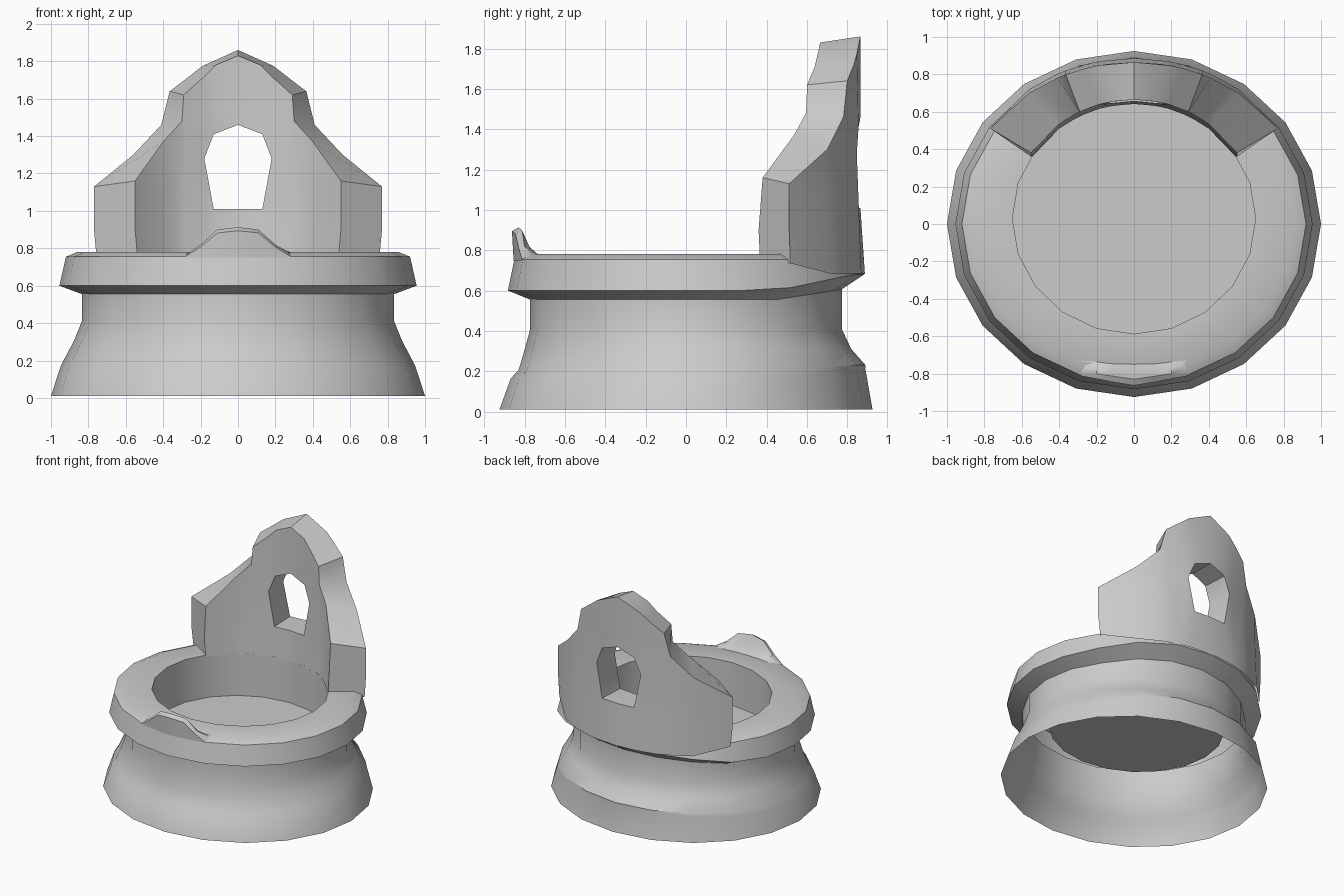
import bpy, bmesh, math

if "Cube" in bpy.data.objects:
    bpy.data.objects.remove(bpy.data.objects["Cube"])

N = 20          # sides of the round body
SQ = 0.925      # front-to-back squash


def finish(name, bm, angle=32):
    bmesh.ops.remove_doubles(bm, verts=bm.verts, dist=0.0005)
    bmesh.ops.recalc_face_normals(bm, faces=bm.faces)
    me = bpy.data.meshes.new(name)
    bm.to_mesh(me)
    bm.free()
    ob = bpy.data.objects.new(name, me)
    bpy.context.collection.objects.link(ob)
    bpy.ops.object.select_all(action='DESELECT')
    ob.select_set(True)
    bpy.context.view_layer.objects.active = ob
    bpy.ops.object.shade_smooth_by_angle(angle=math.radians(angle))
    return ob


def face(bm, *vs):
    vs = list(dict.fromkeys(vs))
    if len(vs) > 2:
        bm.faces.new(vs)


# Round body, a hollow shell: foot, waist, collar, sunken floor (radius, z, y shift, rise at back, squash)
profile = [(1.0, 0.01, 0, 0, SQ), (0.95, 0.165, 0.01, 0.05, SQ), (0.93, 0.205, 0.03, 0.025, SQ),
           (0.875, 0.31, 0.01, 0, SQ), (0.835, 0.41, 0, 0, SQ), (0.835, 0.555, 0, 0.06, SQ),
           (0.955, 0.60, 0, 0.08, SQ), (0.92, 0.755, 0, 0, SQ), (0.86, 0.78, 0, 0, SQ),
           (0.65, 0.78, 0.03, 0, 0.95), (0.65, 0.44, 0.03, 0, 0.95)]
bm = bmesh.new()
rings = []
for r, z, dy, rise, sq in profile:
    ring = []
    for i in range(N):
        a = 2 * math.pi * i / N
        y = r * sq * math.sin(a) + dy
        up = rise * min(1, max(0, (y - 0.45) / 0.38))
        ring.append(bm.verts.new((r * math.cos(a), y, z + up)))
    rings.append(ring)
for p, q in zip(rings, rings[1:]):
    for i in range(N):
        j = (i + 1) % N
        bm.faces.new((p[i], p[j], q[j], q[i]))
bm.faces.new(rings[-1])
finish("body", bm)

# Tall curved back wall: columns (inner x, inner top, outer x, outer top, hole x, hole low, hole high)
cols = [(0, 1.83, 0, 1.86, 0, 1.01, 1.46),
        (0.12, 1.78, 0.19, 1.775, 0.13, 1.01, 1.41),
        (0.19, 1.71, 0.26, 1.72, 0.18, 1.28, 1.28),
        (0.29, 1.62, 0.365, 1.64, None, 1.25, 1.25),
        (0.30, 1.48, 0.41, 1.46, None, 1.20, 1.20),
        (0.40, 1.37, 0.56, 1.30, None, 1.1, 1.1),
        (0.55, 1.16, 0.77, 1.13, None, 0.9, 0.9)]


def inner(x, z):
    t = min(1, max(0, (z - 0.77) / 0.4))
    return (x, 0.03 + (0.612 + 0.023 * t) * math.sqrt(1 - (x / (0.645 + 0.015 * t)) ** 2), z)


def outer(x, z):
    low = z < 0.75
    rx, ry = (0.96, 0.887) if z < 0.7 else (0.94, 0.868) if low else (0.955, 0.865)
    return (x, ry * math.sqrt(1 - (x / rx) ** 2), z)


bm = bmesh.new()
for s in (1, -1):
    built = []
    for xi, zi, xo, zo, xh, lo, hi in cols:
        hx = (xi, xo) if xh is None else (xh, xh * 1.08)
        end = 0.98 if xi == 0.55 else 1
        sides = []
        out_low = 0.735 if end < 1 else 0.683
        for f, x, h, top, low in ((inner, xi, hx[0], zi, 0.77), (outer, xo, hx[1], zo, out_low)):
            b = bm.verts.new(f(s * x * end, low))
            l = bm.verts.new(f(s * h, lo))
            u = l if lo == hi else bm.verts.new(f(s * h, hi))
            t = bm.verts.new(f(s * x, top))
            sides.append((b, l, u, t))
        built.append(sides)
    for k, (A, B) in enumerate(zip(built, built[1:])):
        for n in (0, 1):
            face(bm, A[n][0], B[n][0], B[n][1], A[n][1])
            face(bm, A[n][2], B[n][2], B[n][3], A[n][3])
        for r in (3,) if k > 1 else (1, 2, 3):
            face(bm, A[0][r], B[0][r], B[1][r], A[1][r])
    E = built[-1]
    face(bm, E[0][0], E[0][1], E[0][3], E[1][3], E[1][1], E[1][0])
finish("back_wall", bm, 38)

# Small upturned lip on the front of the collar: (x, crest height)
bm = bmesh.new()
rows = []
for x, h in ((-0.28, 0), (-0.2, 0.05), (-0.11, 0.125), (0, 0.137),
             (0.11, 0.125), (0.2, 0.05), (0.28, 0)):
    k = h / 0.137
    y = -0.855 + 0.042 * abs(x) / 0.284
    back = -0.73 - 0.02 * k
    pts = [(y, 0.75), (y - 0.008 * k, 0.757 + h), (y + 0.025, 0.765 + 1.08 * h),
           (y + 0.06, 0.776 + 0.35 * h), (back, 0.781)]
    rows.append([bm.verts.new((x, py, pz)) for py, pz in pts])
for p, q in zip(rows, rows[1:]):
    for i in range(4):
        bm.faces.new((p[i], p[i + 1], q[i + 1], q[i]))
finish("front_lip", bm, 40)
